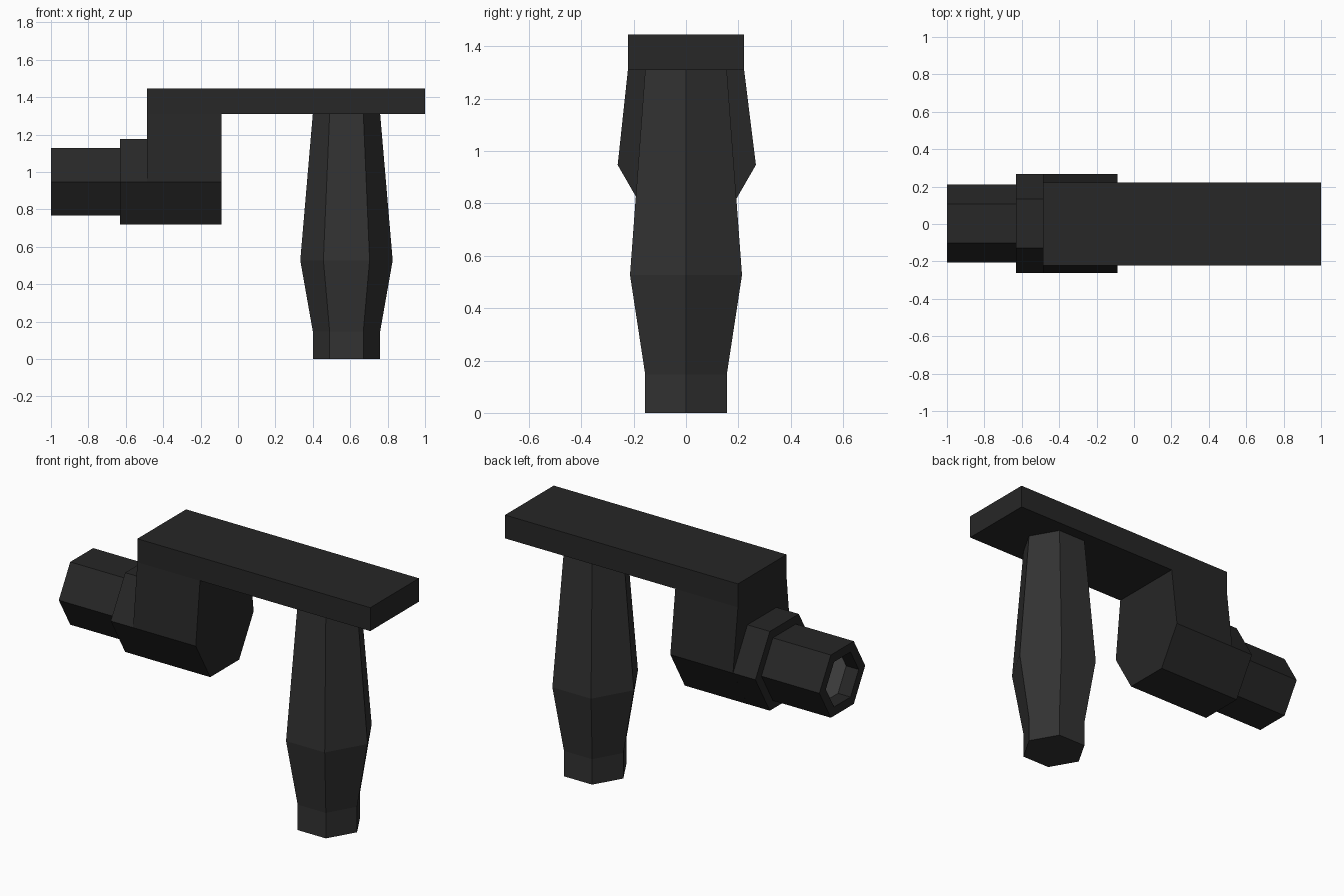
import bpy, bmesh
from math import cos, sin, pi

if "Cube" in bpy.data.objects:
    bpy.data.objects.remove(bpy.data.objects["Cube"])


def material(name, v):
    m = bpy.data.materials.new(name)
    m.diffuse_color = (v, v, v, 1)
    m.use_nodes = True
    m.node_tree.nodes["Principled BSDF"].inputs["Base Color"].default_value = m.diffuse_color
    return m


DARK = material("dark", 0.02)
GRIP = material("grip_dark", 0.032)
GREY = material("grey", 0.2)


def loft(name, rings, mat, cap_start=True, cap_end=True):
    """Skin a list of point rings and optionally cap the ends."""
    bm = bmesh.new()
    vs = [[bm.verts.new(p) for p in ring] for ring in rings]
    for a, b in zip(vs, vs[1:]):
        for i in range(len(a)):
            j = (i + 1) % len(a)
            bm.faces.new((a[i], a[j], b[j], b[i]))
    if cap_start:
        bm.faces.new(vs[0][::-1])
    if cap_end:
        bm.faces.new(vs[-1])
    bmesh.ops.recalc_face_normals(bm, faces=bm.faces)
    me = bpy.data.meshes.new(name)
    bm.to_mesh(me)
    bm.free()
    me.materials.append(mat)
    ob = bpy.data.objects.new(name, me)
    bpy.context.collection.objects.link(ob)
    return ob


CY, CZ = 0.003, 0.947   # barrel axis


def hex_x(x, r):
    return [(x, CY + r * cos(k * pi / 3), CZ + r * sin(k * pi / 3)) for k in range(6)]


def hex_z(z, r):
    return [(0.58 + r * cos(k * pi / 3), r * sin(k * pi / 3), z) for k in range(6)]


def rect_x(x):
    return [(x, -0.222, 1.31), (x, 0.222, 1.31), (x, 0.222, 1.445), (x, -0.222, 1.445)]


# flat top bar
loft("top_bar", [rect_x(-0.487), rect_x(1.0)], DARK)

# drop block: lower half hexagon, rising to the bar
section = [(0.222, 1.31), (0.267, CZ), (0.135, 0.718),
           (-0.129, 0.718), (-0.261, CZ), (-0.222, 1.31)]
loft("drop_block", [[(x, y, z) for y, z in section] for x in (-0.487, -0.087)], DARK)

# hexagonal collar and hollow nozzle
loft("collar", [hex_x(-0.487, 0.264), hex_x(-0.63, 0.264)], DARK, cap_start=False)
loft("nozzle", [hex_x(-0.63, 0.209), hex_x(-1.0, 0.209),
                hex_x(-1.0, 0.15), hex_x(-0.92, 0.15)], DARK, False, False)

# grey floor of the nozzle recess, facing outward
floor = loft("nozzle_floor", [hex_x(-0.92, 0.15)], GREY, True, False)
if floor.data.polygons[0].normal.x > 0:
    floor.data.flip_normals()

# tapered hexagonal handle
loft("handle", [hex_z(0, 0.18), hex_z(0.147, 0.18),
                hex_z(0.527, 0.247), hex_z(1.31, 0.18)], GRIP)
